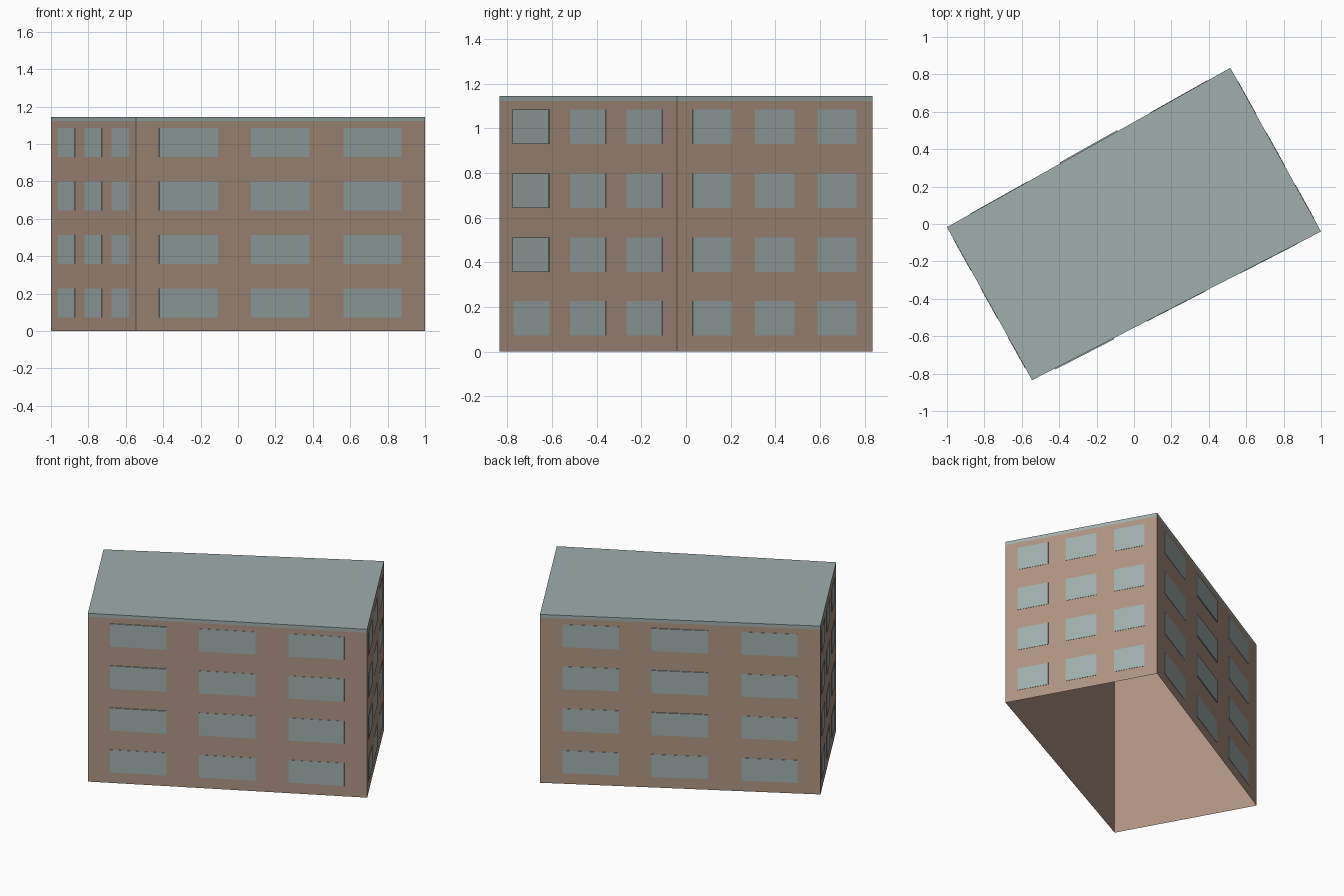
import bpy
import bmesh
from mathutils import Vector

cube = bpy.data.objects.get("Cube")
if cube:
    bpy.data.objects.remove(cube, do_unlink=True)


def make_material(name, color):
    mat = bpy.data.materials.new(name)
    mat.use_nodes = True
    mat.diffuse_color = color
    mat.node_tree.nodes["Principled BSDF"].inputs["Base Color"].default_value = color
    return mat


brown = make_material("brown wall", (0.42, 0.295, 0.222, 1))
teal = make_material("grey teal", (0.345, 0.425, 0.415, 1))


def make_object(name, bm, mat):
    mesh = bpy.data.meshes.new(name)
    bm.to_mesh(mesh)
    bm.free()
    mesh.materials.append(mat)
    obj = bpy.data.objects.new(name, mesh)
    bpy.context.collection.objects.link(obj)
    return obj


def add_face(bm, points):
    return bm.faces.new([bm.verts.new(p) for p in points])


# Slightly skewed footprint, counter-clockwise from the west corner
west = Vector((-1, -0.017, 0))
south = Vector((-0.545, -0.835, 0))
east = Vector((1, -0.04, 0))
north = Vector((0.515, 0.835, 0))
corners = [west, south, east, north]
sides = list(zip(corners, corners[1:] + corners[:1]))
EAVES, TOP = 1.122, 1.145


def wall_ring(bm, low, high):
    for a, b in sides:
        add_face(bm, [Vector((p.x, p.y, z)) for p, z in
                      ((a, low), (b, low), (b, high), (a, high))])


# Outer walls, open underneath
bm = bmesh.new()
wall_ring(bm, 0, EAVES)
bmesh.ops.remove_doubles(bm, verts=bm.verts, dist=1e-5)
make_object("walls", bm, brown)

# Flat roof with its narrow edge band
bm = bmesh.new()
wall_ring(bm, EAVES, TOP)
add_face(bm, [Vector((p.x, p.y, TOP)) for p in corners])
bmesh.ops.remove_doubles(bm, verts=bm.verts, dist=1e-5)
make_object("roof", bm, teal)

# Window plates: three columns by four rows on each wall
COLUMNS = [(0.08, 0.282), (0.398, 0.6), (0.718, 0.918)]
ROWS = [(0.072 + 0.286 * i, 0.226 + 0.286 * i) for i in range(4)]
NAMES = ["west", "south", "east", "north"]
PROUD = {("south", 0), ("north", 1)}  # columns that stand out a little more

for name, (a, b) in zip(NAMES, sides):
    along = b - a
    outward = Vector((along.y, -along.x, 0)).normalized()
    bm = bmesh.new()
    for c, (t0, t1) in enumerate(COLUMNS):
        for r, (z0, z1) in enumerate(ROWS):
            depth = 0.006 if (name, c) in PROUD and r > 0 else 0.002
            inner = [a + along * t + Vector((0, 0, z)) for t, z in
                     ((t0, z0), (t1, z0), (t1, z1), (t0, z1))]
            outer = [p + outward * depth for p in inner]
            add_face(bm, outer)
            for i in range(4):
                j = (i + 1) % 4
                add_face(bm, [inner[i], inner[j], outer[j], outer[i]])
    bmesh.ops.remove_doubles(bm, verts=bm.verts, dist=1e-5)
    make_object(name + "_windows", bm, teal)
